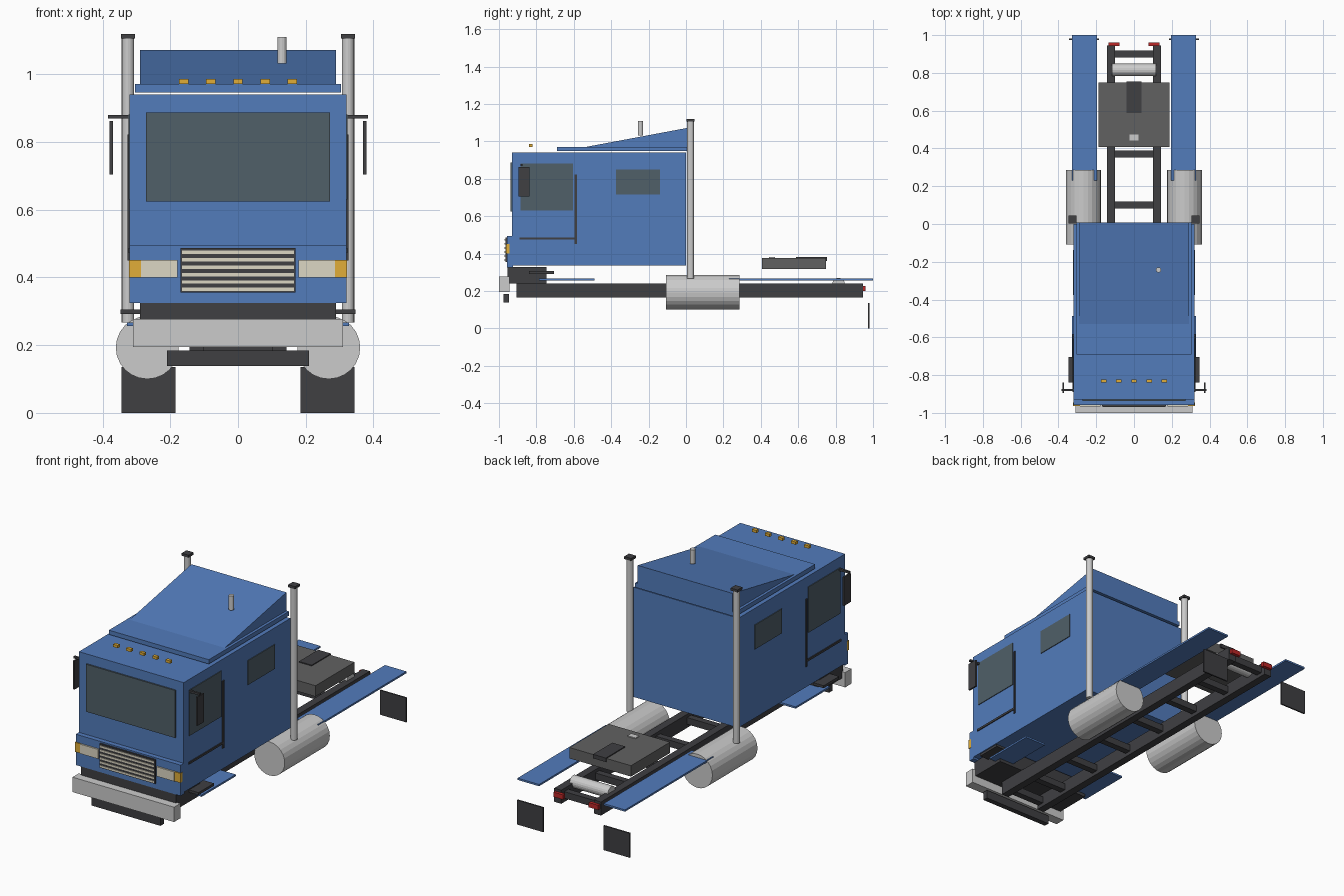
import bpy, bmesh, math
from mathutils import Matrix, Vector

if "Cube" in bpy.data.objects:
    bpy.data.objects.remove(bpy.data.objects["Cube"])


def mat(name, r, g, b):
    m = bpy.data.materials.new(name)
    m.diffuse_color = (r, g, b, 1)
    m.use_nodes = True
    m.node_tree.nodes["Principled BSDF"].inputs["Base Color"].default_value = m.diffuse_color
    return m


BLUE = mat("blue_paint", 0.085, 0.2, 0.5)
DARK = mat("dark_metal", 0.05, 0.05, 0.055)
STEEL = mat("plate_steel", 0.12, 0.12, 0.12)
CHROME = mat("chrome", 0.62, 0.62, 0.64)
GLASS = mat("glass", 0.08, 0.115, 0.14)
AMBER = mat("amber", 0.75, 0.42, 0.04)
LAMP = mat("lamp", 0.72, 0.68, 0.55)
RED = mat("red", 0.5, 0.02, 0.02)


def finish(name, bm, m):
    bmesh.ops.recalc_face_normals(bm, faces=bm.faces)
    me = bpy.data.meshes.new(name)
    bm.to_mesh(me)
    bm.free()
    me.materials.append(m)
    ob = bpy.data.objects.new(name, me)
    bpy.context.collection.objects.link(ob)
    return ob


def box(name, x, y, z, m):
    """Box from (min, max) ranges on each axis."""
    bm = bmesh.new()
    bmesh.ops.create_cube(bm, size=1)
    for v in bm.verts:
        v.co = Vector([(a + b) / 2 + c * (b - a) for (a, b), c in zip((x, y, z), v.co)])
    return finish(name, bm, m)


def pair(name, x, y, z, m):
    """The same box on both sides of the truck."""
    box(name + "_right", x, y, z, m)
    box(name + "_left", (-x[1], -x[0]), y, z, m)


def rod(name, p, q, r, m, n=24):
    """Cylinder between two points."""
    p, q = Vector(p), Vector(q)
    bm = bmesh.new()
    rot = Vector((0, 0, 1)).rotation_difference(q - p).to_matrix().to_4x4()
    bmesh.ops.create_cone(bm, cap_ends=True, segments=n, radius1=r, radius2=r,
                          depth=(q - p).length, matrix=Matrix.Translation((p + q) / 2) @ rot)
    return finish(name, bm, m)


def prism(name, profile, hw, m):
    """Extrude a (y, z) profile across x."""
    bm = bmesh.new()
    f = bm.faces.new([bm.verts.new((-hw, y, z)) for y, z in profile])
    ext = bmesh.ops.extrude_face_region(bm, geom=[f])["geom"]
    bmesh.ops.translate(bm, vec=(2 * hw, 0, 0), verts=[v for v in ext if isinstance(v, bmesh.types.BMVert)])
    return finish(name, bm, m)


# Chassis ladder frame
pair("frame_rail", (0.1, 0.143), (-0.905, 0.945), (0.165, 0.24), DARK)
for i, y in enumerate((-0.88, -0.7, -0.44, -0.17, 0.1, 0.37, 0.63, 0.9)):
    box(f"cross_member_{i}", (-0.105, 0.105), (y - 0.018, y + 0.018), (0.185, 0.222), DARK)

# Cab and roof fairing
box("cab", (-0.32, 0.32), (-0.93, 0.0), (0.335, 0.94), BLUE)
box("nose_panel", (-0.32, 0.32), (-0.957, -0.925), (0.325, 0.495), BLUE)
box("fairing_base", (-0.305, 0.305), (-0.69, 0.008), (0.947, 0.971), BLUE)
prism("fairing_wedge", [(-0.53, 0.971), (0.008, 0.971), (0.008, 1.072)], 0.29, BLUE)
rod("roof_pipe", (0.13, -0.243, 1.032), (0.13, -0.243, 1.11), 0.014, CHROME, 16)
for i in range(5):
    x = (i - 2) * 0.08
    box(f"roof_marker_{i}", (x - 0.014, x + 0.014), (-0.84, -0.822), (0.971, 0.986), AMBER)

# Windows
box("windshield", (-0.272, 0.272), (-0.938, -0.928), (0.625, 0.887), GLASS)
pair("door_window", (0.315, 0.324), (-0.885, -0.605), (0.63, 0.882), GLASS)
pair("sleeper_window", (0.315, 0.324), (-0.375, -0.138), (0.716, 0.85), GLASS)

# Grille and lights
box("grille_frame", (-0.17, 0.17), (-0.966, -0.95), (0.355, 0.487), DARK)
for i in range(6):
    z = 0.365 + i * 0.0218
    box(f"grille_bar_{i}", (-0.165, 0.165), (-0.97, -0.96), (z - 0.005, z + 0.005), LAMP)
pair("headlight", (0.178, 0.287), (-0.966, -0.95), (0.4, 0.452), LAMP)
pair("turn_signal", (0.284, 0.322), (-0.963, -0.945), (0.4, 0.452), AMBER)
pair("tail_light", (0.078, 0.136), (0.943, 0.961), (0.2, 0.226), RED)

# Bumper and underbody
box("bumper", (-0.31, 0.31), (-1.0, -0.945), (0.195, 0.277), CHROME)
box("lower_bumper", (-0.21, 0.21), (-0.976, -0.947), (0.138, 0.185), DARK)
box("under_cab_block", (-0.29, 0.29), (-0.955, -0.745), (0.24, 0.328), DARK)
pair("step", (0.285, 0.347), (-0.84, -0.705), (0.292, 0.306), DARK)

# Door bars and mirrors
pair("door_bar", (0.318, 0.326), (-0.595, -0.583), (0.45, 0.822), DARK)
pair("door_trim", (0.318, 0.325), (-0.89, -0.59), (0.474, 0.486), DARK)
pair("mirror", (0.37, 0.379), (-0.895, -0.838), (0.704, 0.862), DARK)
pair("mirror_arm", (0.315, 0.384), (-0.885, -0.873), (0.869, 0.88), DARK)

# Fenders and mud flaps
pair("front_fender", (0.2, 0.328), (-0.785, -0.488), (0.257, 0.267), BLUE)
pair("rear_fender", (0.197, 0.328), (0.23, 1.0), (0.257, 0.267), BLUE)
pair("mud_flap", (0.184, 0.344), (0.974, 0.982), (0.0, 0.135), DARK)

# Fuel tanks and exhaust stacks
for s, side in ((1, "right"), (-1, "left")):
    rod(f"fuel_tank_{side}", (s * 0.268, -0.108, 0.193), (s * 0.268, 0.285, 0.193), 0.093, CHROME)
    rod(f"exhaust_stack_{side}", (s * 0.325, 0.024, 0.267), (s * 0.325, 0.024, 1.11), 0.0185, CHROME, 16)
pair("stack_cap", (0.304, 0.346), (0.003, 0.045), (1.106, 1.12), DARK)

# Coupling plate and air tank
box("coupling_plate", (-0.188, 0.188), (0.407, 0.748), (0.317, 0.377), STEEL)
box("coupling_slot", (-0.039, 0.039), (0.587, 0.755), (0.36, 0.382), DARK)
box("coupling_latch", (-0.024, 0.024), (0.443, 0.475), (0.36, 0.382), CHROME)
rod("air_tank", (-0.117, 0.816, 0.237), (0.117, 0.816, 0.237), 0.033, CHROME, 20)
